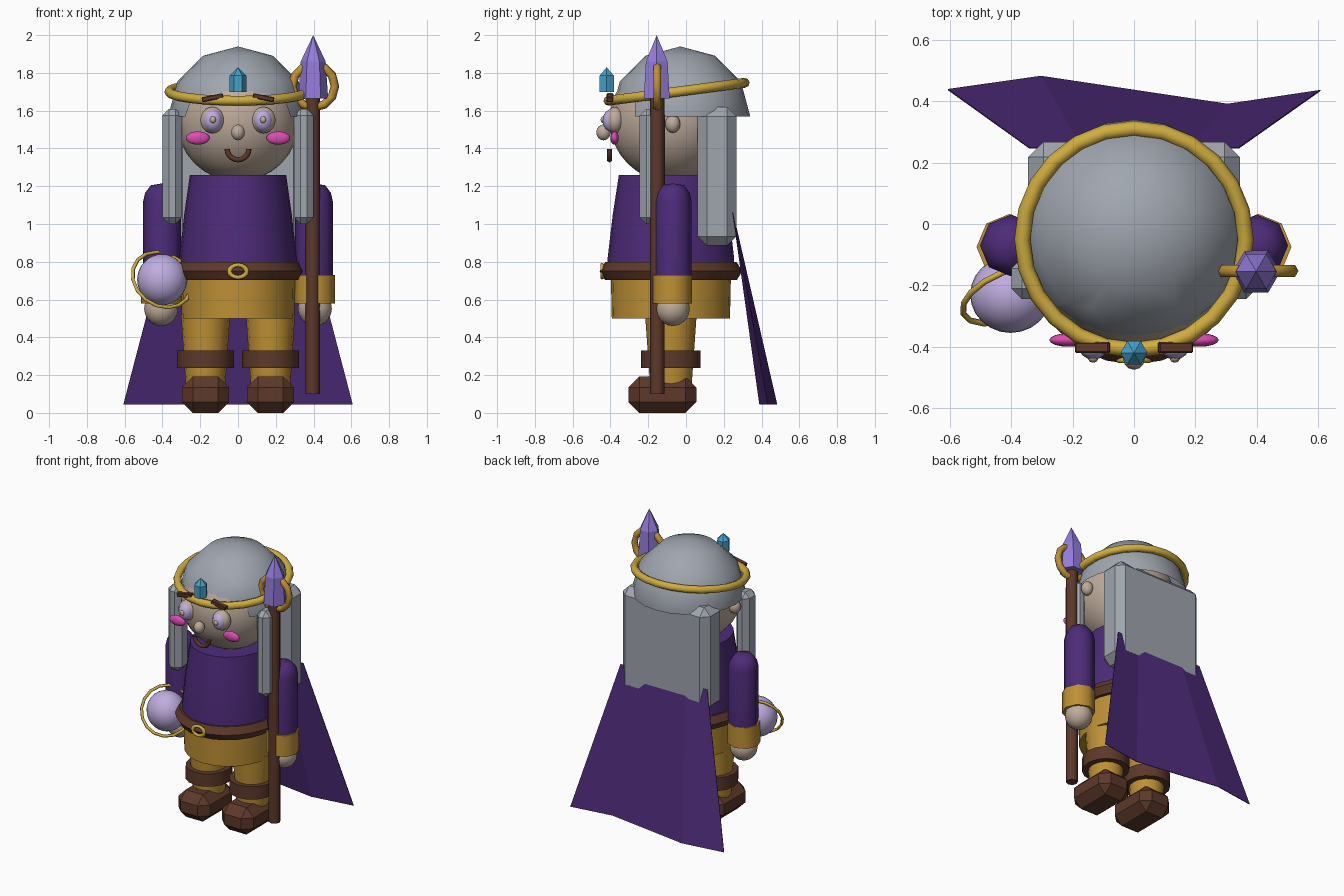
import bpy, bmesh, math
from mathutils import Matrix, Vector

if "Cube" in bpy.data.objects:
    bpy.data.objects.remove(bpy.data.objects["Cube"])


def mat(name, r, g, b):
    m = bpy.data.materials.new(name)
    m.diffuse_color = (r, g, b, 1)
    m.use_nodes = True
    m.node_tree.nodes["Principled BSDF"].inputs["Base Color"].default_value = m.diffuse_color
    return m


PURPLE = mat("purple_cloth", .075, .024, .19)
GOLD = mat("gold_cloth", .52, .28, .035)
METAL = mat("bright_gold", .63, .42, .05)
GREY = mat("grey_hair", .35, .38, .43)
SKIN = mat("skin", .52, .41, .33)
BROWN = mat("brown_leather", .11, .04, .023)
CRYSTAL = mat("violet_crystal", .30, .20, .72)
LAVENDER = mat("lavender", .52, .42, .74)
PINK = mat("pink_cheek", .72, .07, .44)
BLUE = mat("blue_gem", .06, .36, .60)


def finish(name, bm, material, smooth=40):
    """Turn a bmesh into an object; smooth = sharp-edge angle, 0 = flat."""
    bmesh.ops.recalc_face_normals(bm, faces=bm.faces[:])
    me = bpy.data.meshes.new(name)
    bm.to_mesh(me)
    bm.free()
    me.materials.append(material)
    for p in me.polygons:
        p.use_smooth = smooth > 0
    if smooth:
        me.set_sharp_from_angle(angle=math.radians(smooth))
    ob = bpy.data.objects.new(name, me)
    bpy.context.collection.objects.link(ob)
    return ob


def ball(name, c, r, material, segs=16, rings=10, smooth=60):
    bm = bmesh.new()
    bmesh.ops.create_uvsphere(bm, u_segments=segs, v_segments=rings, radius=1)
    bmesh.ops.transform(bm, verts=bm.verts, matrix=Matrix.Translation(c) @ Matrix.Diagonal((*r, 1)))
    return finish(name, bm, material, smooth)


def lathe(name, c, profile, material, segs=24, sy=1.0, smooth=50, turn=0):
    """Closed solid of revolution about z; profile = (radius, z) from bottom to top."""
    bm = bmesh.new()
    rings = []
    for r, z in profile:
        if r == 0:
            rings.append([bm.verts.new((c[0], c[1], z))])
            continue
        angs = [turn + 2 * math.pi * i / segs for i in range(segs)]
        rings.append([bm.verts.new((c[0] + r * math.cos(a), c[1] + r * sy * math.sin(a), z)) for a in angs])
    for a, b in zip(rings, rings[1:]):
        for i in range(segs):
            j = (i + 1) % segs
            if len(b) == 1:
                bm.faces.new((a[i], a[j], b[0]))
            else:
                bm.faces.new((a[i], a[j], b[j], b[i]))
    for end in (rings[0], rings[-1]):
        if len(end) > 1:
            bm.faces.new(end)
    return finish(name, bm, material, smooth)


def torus(name, matrix, R, r, material, segs=24, sides=8, arc=2 * math.pi, start=0, smooth=70):
    """Ring in the local xy plane, or an open arc of it with capped ends."""
    bm = bmesh.new()
    full = arc > 6.28
    n = segs if full else segs + 1
    loops = []
    for i in range(n):
        a = start + arc * i / segs
        loops.append([])
        for k in range(sides):
            b = 2 * math.pi * k / sides
            d = R + r * math.cos(b)
            loops[-1].append(bm.verts.new(matrix @ Vector((d * math.cos(a), d * math.sin(a), r * math.sin(b)))))
    for i in range(segs):
        p, q = loops[i], loops[(i + 1) % n]
        for k in range(sides):
            m = (k + 1) % sides
            bm.faces.new((p[k], q[k], q[m], p[m]))
    if not full:
        bm.faces.new(loops[0])
        bm.faces.new(loops[-1])
    return finish(name, bm, material, smooth)


def block(name, lo, hi, bevel, material, tilt=0, smooth=0):
    """Chamfered box between two corners, tilted about the y axis."""
    lo, hi = Vector(lo), Vector(hi)
    bm = bmesh.new()
    bmesh.ops.create_cube(bm, size=1)
    bmesh.ops.scale(bm, vec=hi - lo, verts=bm.verts)
    if bevel:
        bmesh.ops.bevel(bm, geom=bm.edges[:], offset=bevel, segments=1, affect='EDGES', profile=.5)
    bmesh.ops.transform(bm, verts=bm.verts,
                        matrix=Matrix.Translation((lo + hi) / 2) @ Matrix.Rotation(tilt, 4, 'Y'))
    return finish(name, bm, material, smooth)


T = Matrix.Translation
UPRIGHT = Matrix.Rotation(math.pi / 2, 4, 'X')   # local xy plane becomes xz
CY = -.08                                        # y of the body axis

# head, nose and mouth
ball("head", (0, CY, 1.55), (.325, .325, .325), SKIN, 24, 16)
ball("nose", (0, -.437, 1.485), (.036, .038, .042), SKIN, 12, 8)
torus("mouth", T((0, -.405, 1.398)) @ UPRIGHT, .058, .014, BROWN, 10, 6, math.pi, math.pi)

# hair cap: half sphere with the face opening cut out
bm = bmesh.new()
bmesh.ops.create_uvsphere(bm, u_segments=24, v_segments=6, radius=.37)
bmesh.ops.translate(bm, verts=bm.verts, vec=(0, -.03, 1.57))
for co, no, clear in (((0, 0, 1.569), (0, 0, 1), True), ((0, -.27, 0), (0, 1, 0), False),
                      ((0, 0, 1.665), (0, 0, 1), False)):
    bmesh.ops.bisect_plane(bm, geom=bm.verts[:] + bm.edges[:] + bm.faces[:], plane_co=co, plane_no=no,
                           clear_inner=clear)
face_gap = [f for f in bm.faces if f.calc_center_median().y < -.27 and f.calc_center_median().z < 1.665]
bmesh.ops.delete(bm, geom=face_gap, context='FACES')
finish("hair_cap", bm, GREY, 60)
block("back_hair", (-.345, .06, .885), (.345, .268, 1.62), .05, GREY)

# crown and its gem
torus("crown", T((0, -.05, 1.70)) @ Matrix.Rotation(math.radians(7.5), 4, 'X'), .364, .026, METAL, 24, 8)
lathe("crown_gem", (0, -.42), [(.044, 1.70), (.044, 1.785), (0, 1.83)], BLUE, 6, smooth=0)

# torso, belt, buckle and skirt
lathe("torso", (0, CY), [(.312, .74), (.31, .82), (.285, 1.05), (.255, 1.26)], PURPLE, 24, 1.08)
torus("belt", T((0, CY, .75)) @ Matrix.Diagonal((1, 1.08, 1, 1)), .295, .055, BROWN, 24, 6, smooth=40)
torus("buckle", T((0, -.444, .75)) @ UPRIGHT @ Matrix.Diagonal((1.35, 1, 1, 1)), .033, .011, METAL, 16, 6)
lathe("skirt", (0, CY), [(.298, .50), (.303, .74)], GOLD, 24, 1.05)

for s, side in ((-1, "left"), (1, "right")):
    # face details
    ball(side + "_eyelid", (s * .135, -.375, 1.55), (.064, .05, .07), SKIN)
    ball(side + "_eye", (s * .133, -.392, 1.548), (.05, .05, .06), LAVENDER)
    ball(side + "_pupil", (s * .133, -.437, 1.552), (.017, .015, .019), SKIN, 10, 6)
    block(side + "_eyebrow", (s * .135 - .057, -.42, 1.656), (s * .135 + .057, -.385, 1.682), .004, BROWN, s * .2)
    ball(side + "_cheek", (s * .213, -.378, 1.455), (.063, .022, .035), PINK)
    ball(side + "_ear", (s * .335, -.07, 1.53), (.04, .04, .048), SKIN, 12, 8)
    block(side + "_side_lock", (s * .348 - .052, -.245, 1.0), (s * .348 + .052, -.11, 1.61), .035, GREY)

    # arm, cuff and hand
    ax, ay = s * .402, -.07
    lathe(side + "_arm", (ax, ay), [(.1, .70), (.1, 1.12), (.09, 1.165), (.06, 1.205), (0, 1.215)], PURPLE, 8)
    lathe(side + "_cuff", (ax + s * .003, ay - .005), [(.108, .58), (.108, .73)], GOLD, 8)
    ball(side + "_hand", (ax + s * .005, ay, .552), (.09, .09, .092), SKIN)

    # leg, boot cuff and foot
    lx = s * .172
    lathe(side + "_leg", (lx, CY), [(.105, .15), (.13, .52)], GOLD, 16, 1.05)
    lathe(side + "_boot_cuff", (lx, CY), [(.15, .238), (.15, .33)], BROWN, 16, 1.05)
    block(side + "_foot", (lx - .125, -.305, 0), (lx + .125, .055, .192), .058, BROWN)

# staff with crystal and ring
lathe("staff", (.395, -.153), [(.038, .10), (.038, 1.68)], BROWN, 8)
lathe("staff_crystal", (.398, -.155), [(.079, 1.665), (.066, 1.86), (0, 2.0)], CRYSTAL, 6, smooth=0)
torus("staff_ring", T((.40, -.153, 1.73)) @ UPRIGHT, .113, .023, GOLD, 12, 6)

# floating orb with a tilted ring
ball("orb", (-.402, -.23, .705), (.132, .125, .135), LAVENDER, 24, 16)
tilt = Vector((-.33, .82, -.46)).to_track_quat('Z', 'Y').to_matrix().to_4x4()
torus("orb_ring", T((-.402, -.23, .705)) @ tilt, .166, .010, METAL, 16, 6)

# cape: folded sheet flaring from the shoulders to the hem
bm = bmesh.new()
hem = [(-.607, .44), (-.303, .483), (.305, .392), (.607, .437)]
top = [bm.verts.new((x * .563, .25, 1.06)) for x, y in hem]
low = [bm.verts.new((x, y, .045)) for x, y in hem]
for i in range(3):
    bm.faces.new((low[i], low[i + 1], top[i + 1], top[i]))
cape = finish("cape", bm, PURPLE, 0)
sheet = cape.modifiers.new("thickness", 'SOLIDIFY')
sheet.thickness = .004
